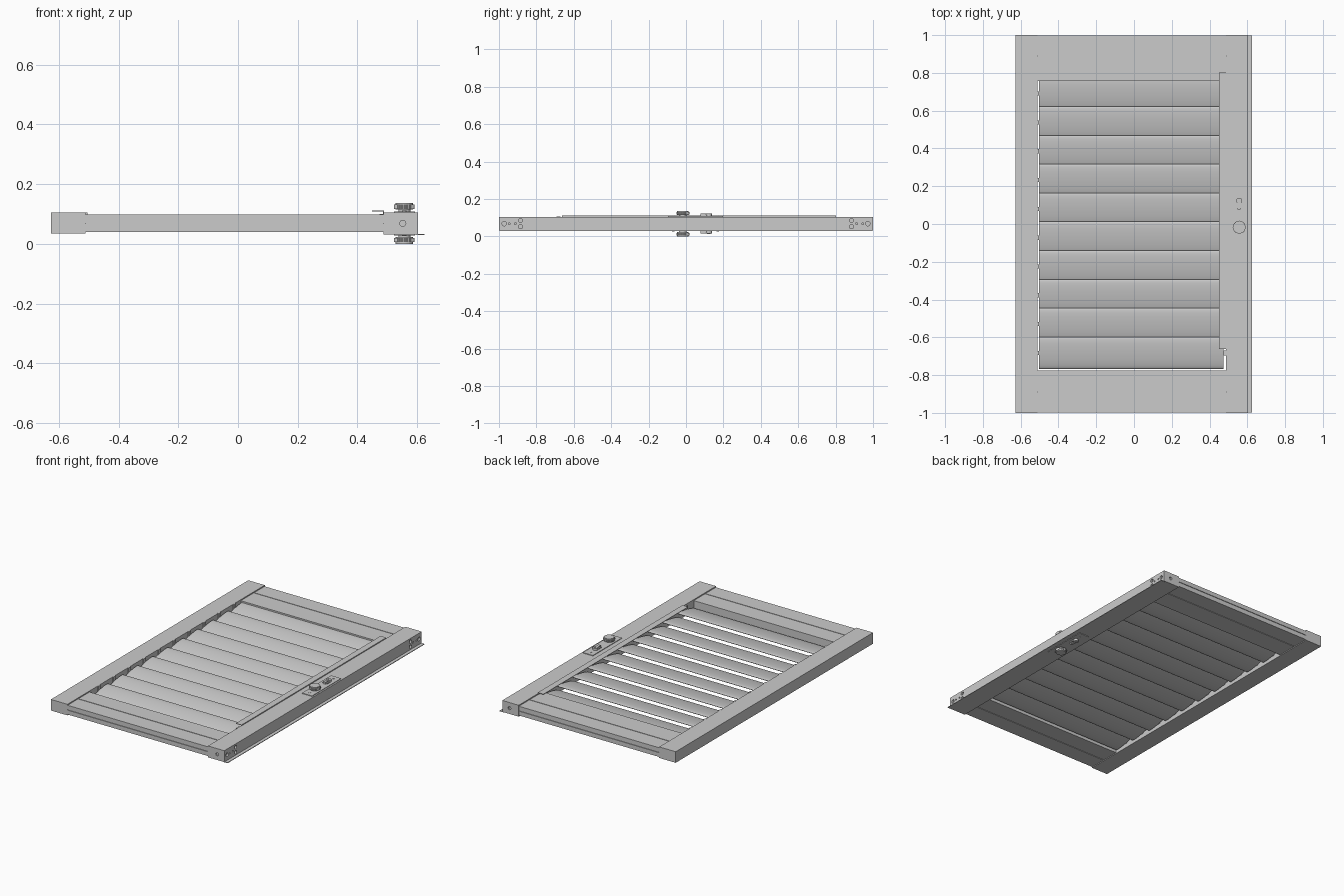
import bpy, bmesh, math
from mathutils import Matrix, Vector

if "Cube" in bpy.data.objects:
    bpy.data.objects.remove(bpy.data.objects["Cube"])

MID = 0.0685  # mid-thickness of the door


def finish(bm, name, smooth=None):
    bmesh.ops.recalc_face_normals(bm, faces=bm.faces)
    me = bpy.data.meshes.new(name)
    bm.to_mesh(me)
    bm.free()
    ob = bpy.data.objects.new(name, me)
    bpy.context.collection.objects.link(ob)
    if smooth:
        bpy.ops.object.select_all(action='DESELECT')
        ob.select_set(True)
        bpy.context.view_layer.objects.active = ob
        bpy.ops.object.shade_smooth_by_angle(angle=math.radians(smooth))
    return ob


def prism(bm, pts, axis, a, b):
    """Extrude a 2D outline along an axis from a to b."""
    def place(p, t):
        if axis == 'x':
            return (t, p[0], p[1])
        if axis == 'y':
            return (p[0], t, p[1])
        return (p[0], p[1], t)
    lo = [bm.verts.new(place(p, a)) for p in pts]
    hi = [bm.verts.new(place(p, b)) for p in pts]
    bm.faces.new(lo)
    bm.faces.new(hi[::-1])
    n = len(pts)
    for i in range(n):
        j = (i + 1) % n
        bm.faces.new((lo[i], lo[j], hi[j], hi[i]))


def rect(x0, x1, y0, y1):
    return [(x0, y0), (x1, y0), (x1, y1), (x0, y1)]


def circle(cx, cy, r, n=24, r2=None):
    return [(cx + (r2 if r2 and i % 2 else r) * math.cos(2 * math.pi * i / n),
             cy + (r2 if r2 and i % 2 else r) * math.sin(2 * math.pi * i / n))
            for i in range(n)]


def part(name, pts, axis, a, b, smooth=None):
    bm = bmesh.new()
    prism(bm, pts, axis, a, b)
    return finish(bm, name, smooth)


# Stiles
part("hinge_stile", rect(-0.627, -0.51, 0.034, 0.105), 'y', -1, 1)
lock = part("lock_stile", rect(0.487, 0.603, 0.032, 0.105), 'y', -1, 1)

# Screw holes in the lock stile
bm = bmesh.new()
for s in (-1, 1):
    for y, z, r in ((0.972, MID, 0.012), (0.885, 0.085, 0.011), (0.885, 0.052, 0.011),
                    (0.945, MID, 0.005), (0.912, MID, 0.005)):
        prism(bm, circle(s * y, z, r, 16), 'x', 0.592, 0.62)
    prism(bm, circle(0.552, MID, 0.01, 16), 'y', s * 0.992, s * 1.02)
cutter = finish(bm, "hole_cutter")
cutter.hide_render = True
mod = lock.modifiers.new("holes", 'BOOLEAN')
mod.object = cutter
mod.solver = 'EXACT'
bpy.context.view_layer.objects.active = lock
bpy.ops.object.modifier_apply(modifier=mod.name)
bpy.data.objects.remove(cutter)

# Closing flange along the lock stile
part("closing_flange", rect(0.595, 0.624, 0.029, 0.033), 'y', -0.997, 0.997)


# Rails: profile with a groove in the end face and seams at 0.89
def rail(name, s, inner):
    zb, zt, g = 0.039, 0.098, 0.004
    end = 0.998
    top = [(inner, zt), (0.888, zt), (0.888, zt - g), (0.892, zt - g), (0.892, zt), (end, zt)]
    groove = [(end, MID + 0.002), (end - g, MID + 0.002),
              (end - g, MID - 0.002), (end, MID - 0.002)]
    bottom = [(y, zb + zt - z) for y, z in reversed(top)]
    part(name, [(s * y, z) for y, z in top + groove + bottom], 'x', -0.511, 0.488)


rail("top_rail", 1, 0.757)
rail("bottom_rail", -1, 0.775)

# Louver blades: tilted lens section with pivot pins and clips
tilt = Matrix.Rotation(math.radians(11), 2)
section = []
for i in range(28):
    a = 2 * math.pi * i / 28
    section.append(tilt @ Vector((0.086 * math.cos(a), 0.0115 * math.sin(a))))
for k in range(10):
    yc = 0.69 - 0.1525 * k
    part(f"louver_{k + 1}", [(p.x + yc, p.y + MID) for p in section], 'x', -0.503, 0.474, 40)
    bm = bmesh.new()
    prism(bm, circle(yc, MID, 0.007, 12), 'x', -0.515, -0.5)
    prism(bm, circle(yc, MID, 0.007, 12), 'x', 0.47, 0.492)
    finish(bm, f"louver_pins_{k + 1}", 40)
    part(f"louver_clip_{k + 1}", rect(yc - 0.011, yc + 0.011, 0.062, 0.1055),
         'x', -0.513, -0.504)

# Angle strip that drives the louvers
part("control_strip", [(0.449, 0.108), (0.449, 0.111), (0.489, 0.111), (0.489, 0.094),
                       (0.485, 0.094), (0.485, 0.108)], 'y', -0.663, 0.803)
part("control_strip_catch", rect(0.474, 0.488, 0.07, 0.1), 'y', -0.695, -0.67)

# Lock hardware on both faces
for s, side in ((1, "outer"), (-1, "inner")):
    def h(d):
        return MID + s * d

    part(side + "_lock_plate", rect(0.522, 0.593, -0.097, 0.198), 'z', h(0.034), h(0.0405))

    # Knurled knob with neck and cap
    bm = bmesh.new()
    prism(bm, circle(0.557, -0.017, 0.02), 'z', h(0.04), h(0.048))
    prism(bm, circle(0.557, -0.017, 0.030), 'z', h(0.046), h(0.05))
    prism(bm, circle(0.557, -0.017, 0.0345, 56, 0.0325), 'z', h(0.049), h(0.063))
    prism(bm, circle(0.557, -0.017, 0.030), 'z', h(0.062), h(0.0685))
    finish(bm, side + "_knob")

    # Key cylinder: round barrel, keyed body
    bm = bmesh.new()
    prism(bm, circle(0.557, 0.122, 0.016), 'z', h(0.04), h(0.054))
    prism(bm, rect(0.549, 0.565, 0.078, 0.118), 'z', h(0.04), h(0.053))
    prism(bm, rect(0.541, 0.573, 0.085, 0.11), 'z', h(0.04), h(0.047))
    prism(bm, rect(0.5555, 0.5585, 0.112, 0.132), 'z', h(0.053), h(0.055))
    finish(bm, side + "_key_cylinder")

    # Plate screws
    bm = bmesh.new()
    for y in (0.17, -0.068):
        prism(bm, circle(0.557, y, 0.007, 16), 'z', h(0.04), h(0.0425))
    finish(bm, side + "_plate_screws")
